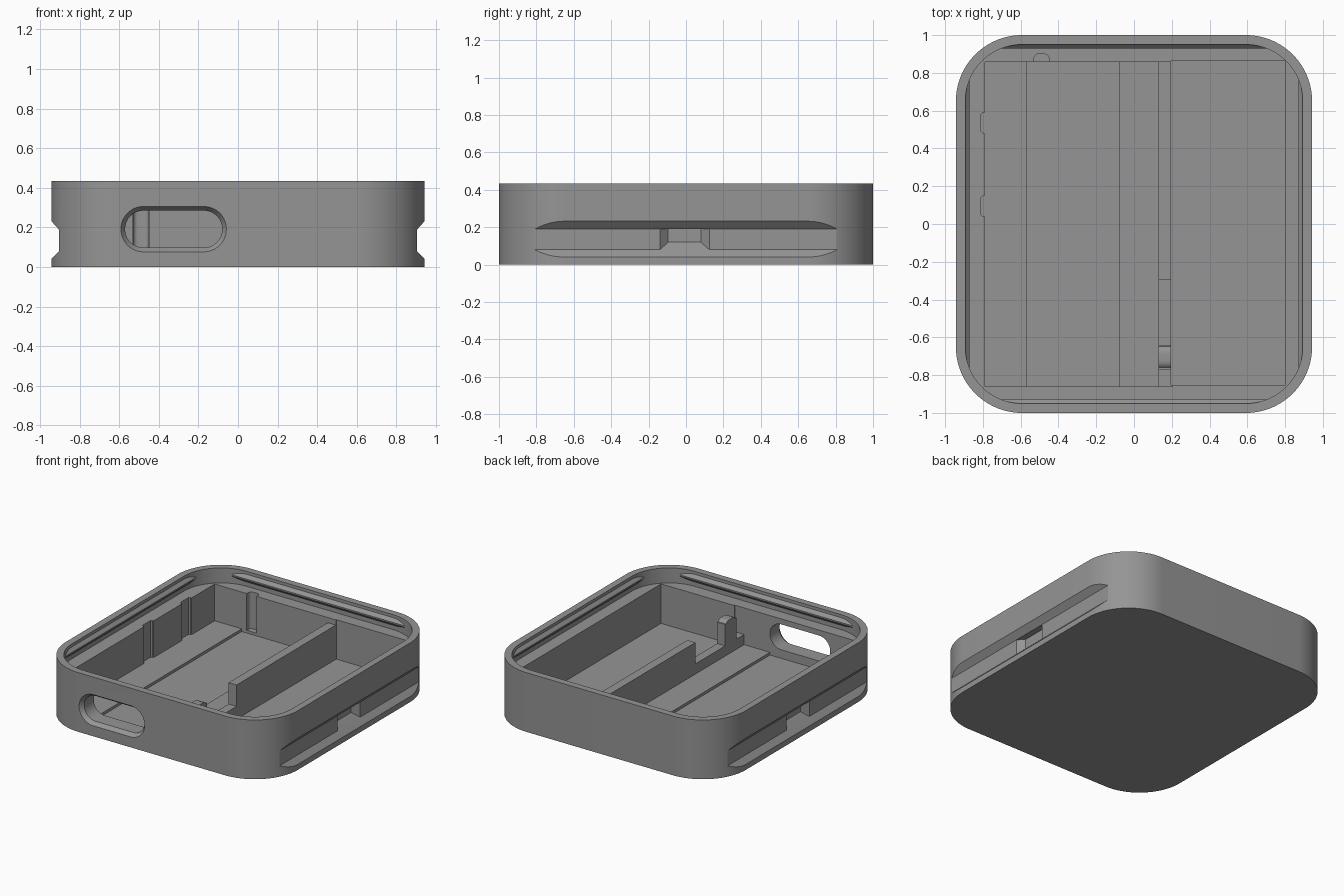
import bpy, bmesh, math

if "Cube" in bpy.data.objects:
    bpy.data.objects.remove(bpy.data.objects["Cube"])

grey = bpy.data.materials.new("plain grey")
grey.diffuse_color = (0.30, 0.30, 0.30, 1)
grey.use_nodes = True
grey.node_tree.nodes["Principled BSDF"].inputs["Base Color"].default_value = grey.diffuse_color


def loft(name, rings):
    """Solid through equal-length rings of points, capped at both ends."""
    bm = bmesh.new()
    loops = [[bm.verts.new(p) for p in r] for r in rings]
    n = len(loops[0])
    for a, b in zip(loops, loops[1:]):
        for i in range(n):
            j = (i + 1) % n
            bm.faces.new((a[i], a[j], b[j], b[i]))
    bm.faces.new(loops[0][::-1])
    bm.faces.new(loops[-1])
    bmesh.ops.recalc_face_normals(bm, faces=bm.faces)
    me = bpy.data.meshes.new(name)
    bm.to_mesh(me)
    bm.free()
    me.materials.append(grey)
    ob = bpy.data.objects.new(name, me)
    bpy.context.collection.objects.link(ob)
    return ob


def rounded(x0, x1, y0, y1, r, seg=16):
    """Outline of a rounded rectangle."""
    pts = []
    for k, (cx, cy) in enumerate(((x1 - r, y1 - r), (x0 + r, y1 - r),
                                  (x0 + r, y0 + r), (x1 - r, y0 + r))):
        for i in range(seg + 1):
            a = math.pi / 2 * (k + i / seg)
            pts.append((cx + r * math.cos(a), cy + r * math.sin(a)))
    return pts


def slab(name, outline, z0, z1):
    return loft(name, [[(x, y, z) for x, y in outline] for z in (z0, z1)])


def box(name, x0, x1, y0, y1, z0, z1):
    return slab(name, [(x0, y0), (x1, y0), (x1, y1), (x0, y1)], z0, z1)


def smooth(ob):
    bpy.ops.object.select_all(action='DESELECT')
    ob.select_set(True)
    bpy.context.view_layer.objects.active = ob
    bpy.ops.object.shade_smooth_by_angle(angle=math.radians(25))


def cut(target, cutter):
    bpy.context.view_layer.objects.active = target
    m = target.modifiers.new("cut", 'BOOLEAN')
    m.operation, m.solver, m.object = 'DIFFERENCE', 'EXACT', cutter
    bpy.ops.object.modifier_apply(modifier=m.name)
    bpy.data.objects.remove(cutter)


# Case body with lid recess
H, LEDGE, FLOOR = 0.435, 0.325, 0.035
case = slab("case", rounded(-0.943, 0.943, -1, 1, 0.35, 24), 0, H)
cut(case, slab("lid_recess", rounded(-0.893, 0.893, -0.95, 0.95, 0.30, 24), LEDGE, 0.6))

# Two compartments, the left one with a sunken floor channel
cut(case, box("left_bay", -0.79, 0.13, -0.86, 0.857, 0.055, 0.5))
cut(case, box("floor_channel", -0.57, -0.08, -0.86, 0.857, FLOOR, 0.2))
cut(case, box("right_bay", 0.195, 0.80, -0.853, 0.862, FLOOR, 0.5))

# Divider between the bays: lowered top, then a deep notch either side of the post
cut(case, box("divider_top", 0.12, 0.205, -0.86, 0.857, 0.287, 0.5))
cut(case, box("divider_notch", 0.12, 0.205, -0.64, -0.295, 0.13, 0.5))
cut(case, box("divider_gap", 0.12, 0.205, -0.86, -0.77, 0.13, 0.5))

# Wall reliefs on the left and back
for y in (0.095, 0.535):
    cut(case, slab("left_relief", [(-0.78, y - 0.055), (-0.78, y + 0.055), (-0.80, y + 0.055),
                                   (-0.81, y + 0.045), (-0.81, y - 0.045), (-0.80, y - 0.055)],
                   0.055, 0.5))
cut(case, slab("back_relief", rounded(-0.53, -0.45, 0.80, 0.90, 0.025, 6), 0.055, 0.5))

# Chamfered port opening in the front wall
port = []
for y, g in ((-1.05, 0.021), (-1.0, 0.021), (-0.97, 0.0), (-0.80, 0.0)):
    o = rounded(-0.57 - g, -0.08 + g, 0.098 - g, 0.285 + g, 0.0925 + g)
    port.append([(x, y, z) for x, z in o])
cut(case, loft("port", port))

# Long side grooves, each with a tapered pocket in the middle
for s in (-1, 1):
    prof = [(0.963, 0.02), (0.905, 0.08), (0.905, 0.19), (0.963, 0.255)]
    cut(case, loft("side_groove", [[(s * x, y, z) for x, z in prof] for y in (-1.1, 1.1)]))
    rings = []
    for x, y0, y1, z0 in ((0.925, -0.16, 0.145, 0.06), (0.905, -0.14, 0.125, 0.08),
                          (0.862, -0.095, 0.08, 0.12)):
        rings.append([(s * x, y0, z0), (s * x, y1, z0), (s * x, y1, 0.19), (s * x, y0, 0.19)])
    cut(case, loft("side_pocket", rings))
smooth(case)

# Rounded post top and rounded divider end
post = rounded(-0.77, -0.64, 0.20, 0.305, 0.045, 8)
smooth(loft("divider_post_cap", [[(x, y, z) for y, z in post] for x in (0.13, 0.195)]))

# Snap ridges inside the lid recess
for s in (-1, 1):
    for name, wall, half in (("end_ridge", 0.952, 0.73), ("side_ridge", 0.895, 0.78)):
        tri = [(wall, 0.355), (wall - 0.024, 0.38), (wall - 0.024, 0.39), (wall, 0.415)]
        rings = [[(s * d, t, z) for d, z in tri] for t in (-half, half)]
        if name == "end_ridge":
            rings = [[(t, d, z) for d, t, z in r] for r in rings]
        loft(name, rings)
